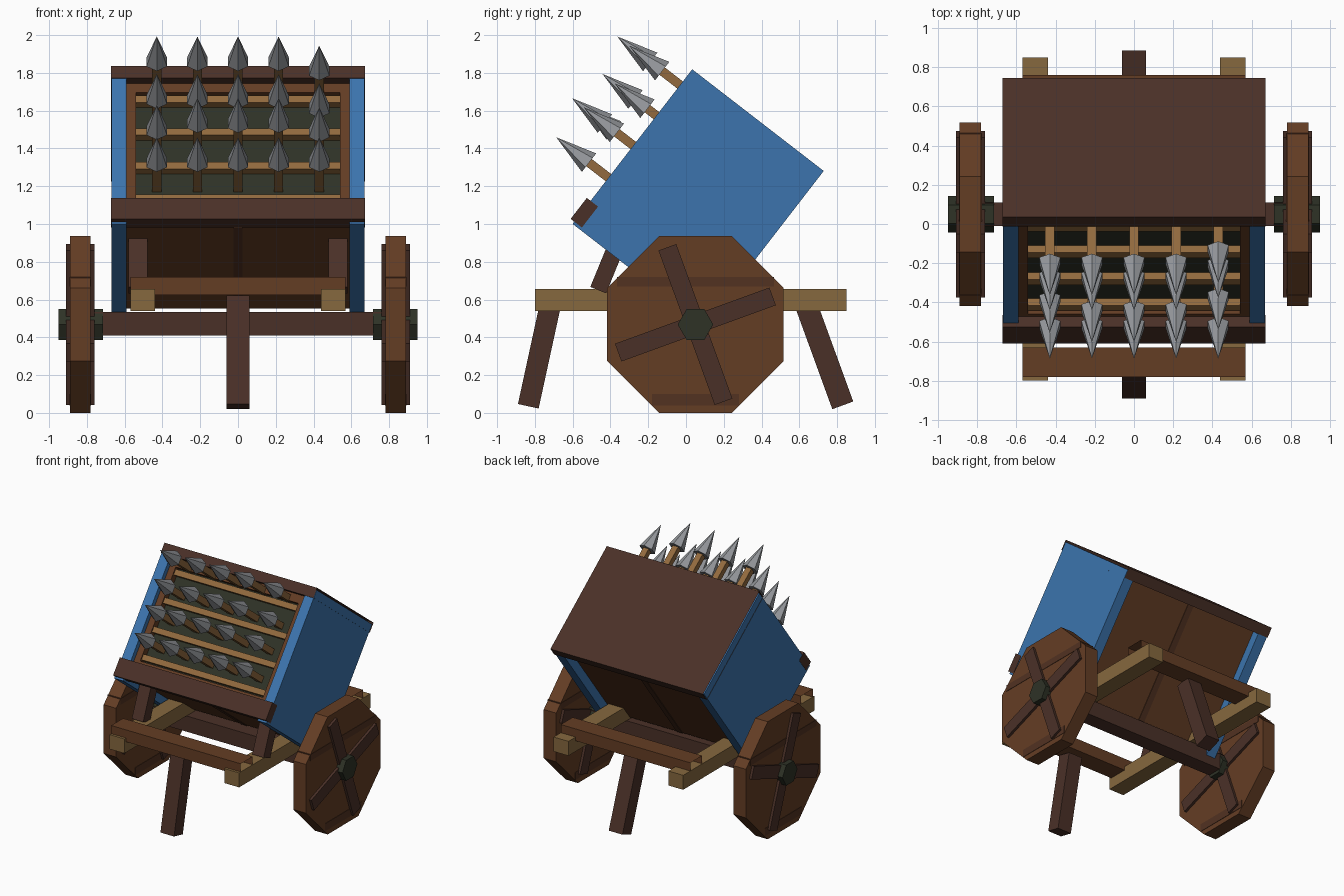
import bpy, bmesh, math
from mathutils import Matrix, Vector

if "Cube" in bpy.data.objects:
    bpy.data.objects.remove(bpy.data.objects["Cube"], do_unlink=True)


def material(name, rgb):
    def linear(c):
        c /= 255
        return c / 12.92 if c <= 0.04045 else ((c + 0.055) / 1.055) ** 2.4
    colour = [linear(c) for c in rgb] + [1]
    m = bpy.data.materials.new(name)
    m.use_nodes = True
    m.diffuse_color = colour
    m.node_tree.nodes["Principled BSDF"].inputs["Base Color"].default_value = colour
    return m


BROWN = material("brown wood", (100, 61, 36))
SEAM = material("brown seam", (82, 50, 33))
DARK = material("dark wood", (74, 48, 39))
TAN = material("tan wood", (134, 104, 62))
HONEY = material("honey wood", (146, 106, 62))
BLUE = material("blue paint", (60, 116, 174))
IRON = material("dark iron", (46, 50, 38))
STEEL = material("steel", (150, 153, 157))

# Tilted frame of the launcher: local y is depth, local z runs up the front
TILT = Matrix.Translation((0, -0.6, 1.0)) @ Matrix.Rotation(math.radians(-37.7), 4, 'X')


def finish(bm, name, mat, matrix=Matrix()):
    bm.transform(matrix)
    mesh = bpy.data.meshes.new(name)
    bm.to_mesh(mesh)
    bm.free()
    mesh.materials.append(mat)
    obj = bpy.data.objects.new(name, mesh)
    bpy.context.collection.objects.link(obj)
    return obj


def box(name, mat, xs, ys, zs, matrix=Matrix(), caps=True):
    bm = bmesh.new()
    bmesh.ops.create_cube(bm, size=1)
    lo, hi = Vector((xs[0], ys[0], zs[0])), Vector((xs[1], ys[1], zs[1]))
    size, mid = hi - lo, (hi + lo) / 2
    for v in bm.verts:
        v.co = Vector(a * b for a, b in zip(v.co, size)) + mid
    if not caps:  # boards left open at their x ends
        ends = [f for f in bm.faces if abs(f.normal.x) > 0.9]
        bmesh.ops.delete(bm, geom=ends, context='FACES')
    return finish(bm, name, mat, matrix)


def strut(name, mat, start, end, width, depth):
    a, b = Vector(start), Vector(end)
    angle = math.atan2(-(b - a).y, (b - a).z)
    matrix = Matrix.Translation(a) @ Matrix.Rotation(angle, 4, 'X')
    return box(name, mat, (-width / 2, width / 2), (-depth / 2, depth / 2),
               (0, (b - a).length), matrix)


def prism(name, mat, sides, radius, xs, centre, turn):
    bm = bmesh.new()
    bmesh.ops.create_cone(bm, cap_ends=True, segments=sides, radius1=radius,
                          radius2=radius, depth=xs[1] - xs[0])
    matrix = (Matrix.Translation((sum(xs) / 2, *centre))
              @ Matrix.Rotation(turn, 4, 'X') @ Matrix.Rotation(math.pi / 2, 4, 'Y'))
    return finish(bm, name, mat, matrix)


def sides(lo, hi):
    return (("left", (lo, hi)), ("right", (-hi, -lo)))


# Cart frame
for side, xs in sides(0.44, 0.57):
    box(side + "_frame_beam", TAN, xs, (-0.8, 0.85), (0.54, 0.655))
for name, ys in (("front_rail", (-0.78, -0.63)), ("rear_rail", (0.61, 0.76))):
    box(name, BROWN, (-0.57, 0.57), ys, (0.625, 0.72), caps=False)
strut("front_leg", DARK, (0, -0.835, 0.035), (0, -0.71, 0.61), 0.12, 0.112)
strut("rear_leg", DARK, (0, 0.83, 0.04), (0, 0.615, 0.63), 0.12, 0.118)
for side, sign in (("left", 1), ("right", -1)):
    strut(side + "_post", DARK, (sign * 0.53, -0.465, 0.65),
          (sign * 0.53, -0.35, 0.93), 0.1, 0.09)

# Axle and wheels
CENTRE = (0.05, 0.468)
box("axle", DARK, (-0.78, 0.78), (-0.01, 0.11), (0.41, 0.535))
for side, xs in sides(0.78, 0.89):
    prism(side + "_wheel", BROWN, 8, 0.506, xs, CENTRE, math.pi / 8)
    for half, zs, reach in (("upper", (0.67, 0.72), 0.415), ("lower", (0.04, 0.1), 0.23)):
        box(f"{side}_{half}_wheel_seam", SEAM, (xs[0] - 0.003, xs[1] + 0.003),
            (CENTRE[0] - reach, CENTRE[0] + reach), zs)
for side, xs in sides(0.76, 0.91):
    for i in range(2):
        turn = Matrix.Translation((0, *CENTRE)) @ Matrix.Rotation(
            math.radians(20 + 90 * i), 4, 'X')
        box(f"{side}_spoke_{i + 1}", DARK, xs, (-0.435, 0.435), (-0.05, 0.05), turn)
for side, xs in sides(0.715, 0.95):
    prism(side + "_hub", IRON, 6, 0.094, xs, CENTRE, 0)

# Launcher casing
for side, xs in sides(0.59, 0.67):
    box(side + "_panel", BLUE, xs, (0, 0.88), (0, 1.035), TILT)
box("lid", DARK, (-0.672, 0.672), (-0.008, 0.888), (0.972, 1.05), TILT, caps=False)
box("front_bar", DARK, (-0.672, 0.672), (-0.025, 0.05), (0.015, 0.155), TILT)
box("core", BROWN, (-0.59, 0.59), (0.11, 0.81), (0.06, 0.98), TILT)
box("back_seam", SEAM, (-0.025, 0.025), (0.81, 0.814), (0.06, 0.972), TILT)
box("floor_seam", SEAM, (-0.025, 0.025), (0.11, 0.81), (0.056, 0.06), TILT)
box("front_frame_top", BROWN, (-0.59, 0.59), (0.04, 0.12), (0.91, 0.975), TILT)
box("front_frame_bottom", BROWN, (-0.59, 0.59), (0.04, 0.12), (0.06, 0.18), TILT)
for side, xs in sides(0.54, 0.59):
    box(side + "_front_frame", BROWN, xs, (0.04, 0.12), (0.06, 0.975), TILT)
box("rack_backing", IRON, (-0.54, 0.54), (0.095, 0.12), (0.17, 0.92), TILT)
for i, z in enumerate((0.215, 0.43, 0.655, 0.875)):
    box(f"shelf_{i + 1}", HONEY, (-0.54, 0.54), (0.05, 0.12), (z - 0.022, z + 0.022), TILT)


# Arrows: a square shaft and a faceted head, in four rows of five
def arrow(name, x, z, tip):
    head = 0.22
    box(name + "_shaft", HONEY, (x - 0.024, x + 0.024), (tip + head - 0.02, 0.11),
        (z - 0.024, z + 0.024), TILT)
    bm = bmesh.new()
    bmesh.ops.create_cone(bm, cap_ends=True, segments=6, radius1=0.062,
                          radius2=0, depth=head)
    place = (Matrix.Translation((x, tip + head / 2, z))
             @ Matrix.Rotation(math.pi / 2, 4, 'X'))
    finish(bm, name + "_head", STEEL, TILT @ place)


ROWS = ((0.31, -0.35), (0.525, -0.41), (0.725, -0.36), (0.93, -0.42))
for r, (z, tip) in enumerate(ROWS):
    for c in range(5):
        short = 0.08 if c == 4 and r else 0.06 if c == 0 and r == 1 else 0
        arrow(f"arrow_{r + 1}_{c + 1}", (c - 2) * 0.215, z, tip + short)
